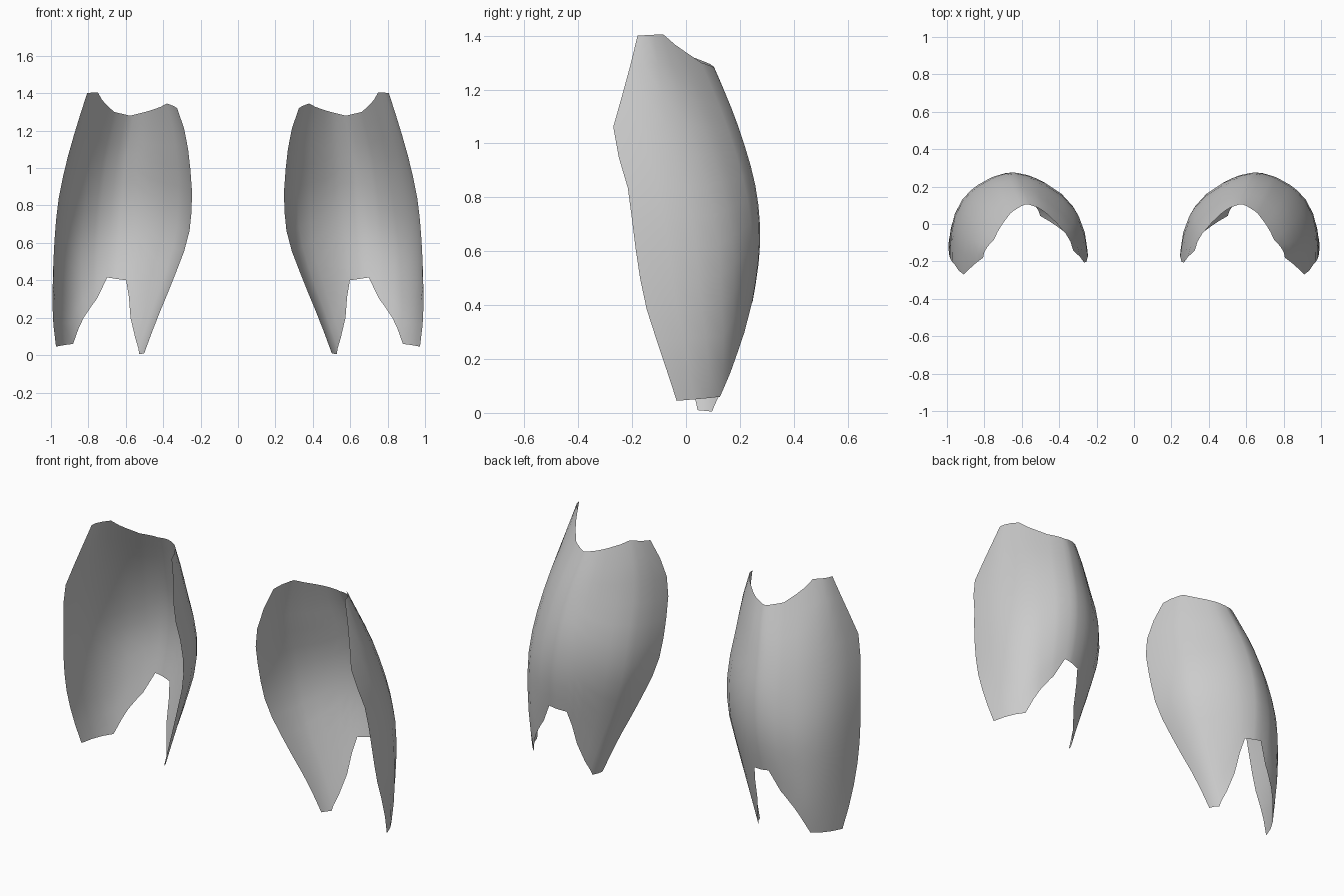
import bpy
import bmesh
from mathutils import Vector

if "Cube" in bpy.data.objects:
    bpy.data.objects.remove(bpy.data.objects["Cube"])


def hermite(knots, vals, t):
    """Smooth interpolation through vals at uneven knots."""
    n = len(knots)
    sec = [(vals[i + 1] - vals[i]) / (knots[i + 1] - knots[i]) for i in range(n - 1)]
    tan = [(sec[i - 1] + sec[i]) / 2 for i in range(1, n - 1)]
    tan = [2 * sec[0] - tan[0]] + tan + [2 * sec[-1] - tan[-1]]
    i = max(j for j in range(n - 1) if j == 0 or knots[j] <= t)
    h = knots[i + 1] - knots[i]
    s = (t - knots[i]) / h
    return (vals[i] * (2 * s**3 - 3 * s**2 + 1) + tan[i] * (h * (s**3 - 2 * s**2 + s))
            + vals[i + 1] * (3 * s**2 - 2 * s**3) + tan[i + 1] * (h * (s**3 - s**2)))


def linear(pairs, t):
    for (a, va), (b, vb) in zip(pairs, pairs[1:]):
        if t <= b:
            return va + (vb - va) * (t - a) / (b - a)
    return pairs[-1][1]


# Horizontal sections: height, then (x, y) from inner front edge round the back to outer front edge
sections = [
    (0.00, [(.505, .045), (.56, .12), (.70, .165), (.87, .12), (.965, -.02)]),
    (0.20, [(.43, .00), (.50, .13), (.69, .20), (.89, .145), (.99, -.085)]),
    (0.40, [(.348, -.06), (.43, .13), (.67, .245), (.91, .14), (.99, -.15)]),
    (0.63, [(.266, -.12), (.37, .14), (.655, .275), (.91, .13), (.98, -.19)]),
    (0.83, [(.246, -.16), (.355, .12), (.64, .26), (.89, .09), (.96, -.215)]),
    (1.06, [(.262, -.21), (.36, .05), (.615, .195), (.85, .02), (.91, -.27)]),
    (1.20, [(.285, -.18), (.375, .02), (.59, .14), (.81, -.02), (.87, -.23)]),
    (1.42, [(.37, -.10), (.42, -.03), (.56, .04), (.74, -.085), (.80, -.175)]),
]
# Scalloped top edge and notched bottom edge: (position around the section, height)
top_edge = [(0, 1.32), (.2, 1.345), (.4, 1.30), (.5, 1.28), (.6, 1.30), (.76, 1.405), (1, 1.40)]
bottom_edge = [(0, .01), (.16, .005), (.28, .09), (.36, .2), (.43, .40), (.53, .415),
               (.58, .3), (.66, .2), (.76, .06), (1, .045)]

heights = [s[0] for s in sections]
quarters = [0, .25, .5, .75, 1]


def surface(u, z):
    ring = [hermite(heights, [Vector(s[1][k]) for s in sections], z) for k in range(5)]
    x, y = hermite(quarters, ring, u)
    return (x, y, z)


# One calf shell, open at the front, with its mirrored twin
rows = 12
columns = sorted({p[0] for p in top_edge + bottom_edge} | {.08, .48, .7, .84, .92})
bm = bmesh.new()
grid = []
for u in columns:
    lo, hi = linear(bottom_edge, u), linear(top_edge, u)
    grid.append([bm.verts.new(surface(u, lo + (hi - lo) * r / rows)) for r in range(rows + 1)])
for a, b in zip(grid, grid[1:]):
    for r in range(rows):
        bm.faces.new((a[r], a[r + 1], b[r + 1], b[r]))
mesh = bpy.data.meshes.new("calf_guards")
bm.to_mesh(mesh)
bm.free()
guards = bpy.data.objects.new("calf_guards", mesh)
bpy.context.collection.objects.link(guards)
mesh.shade_smooth()
mirror = guards.modifiers.new("mirror", 'MIRROR')
mirror.use_mirror_merge = False
